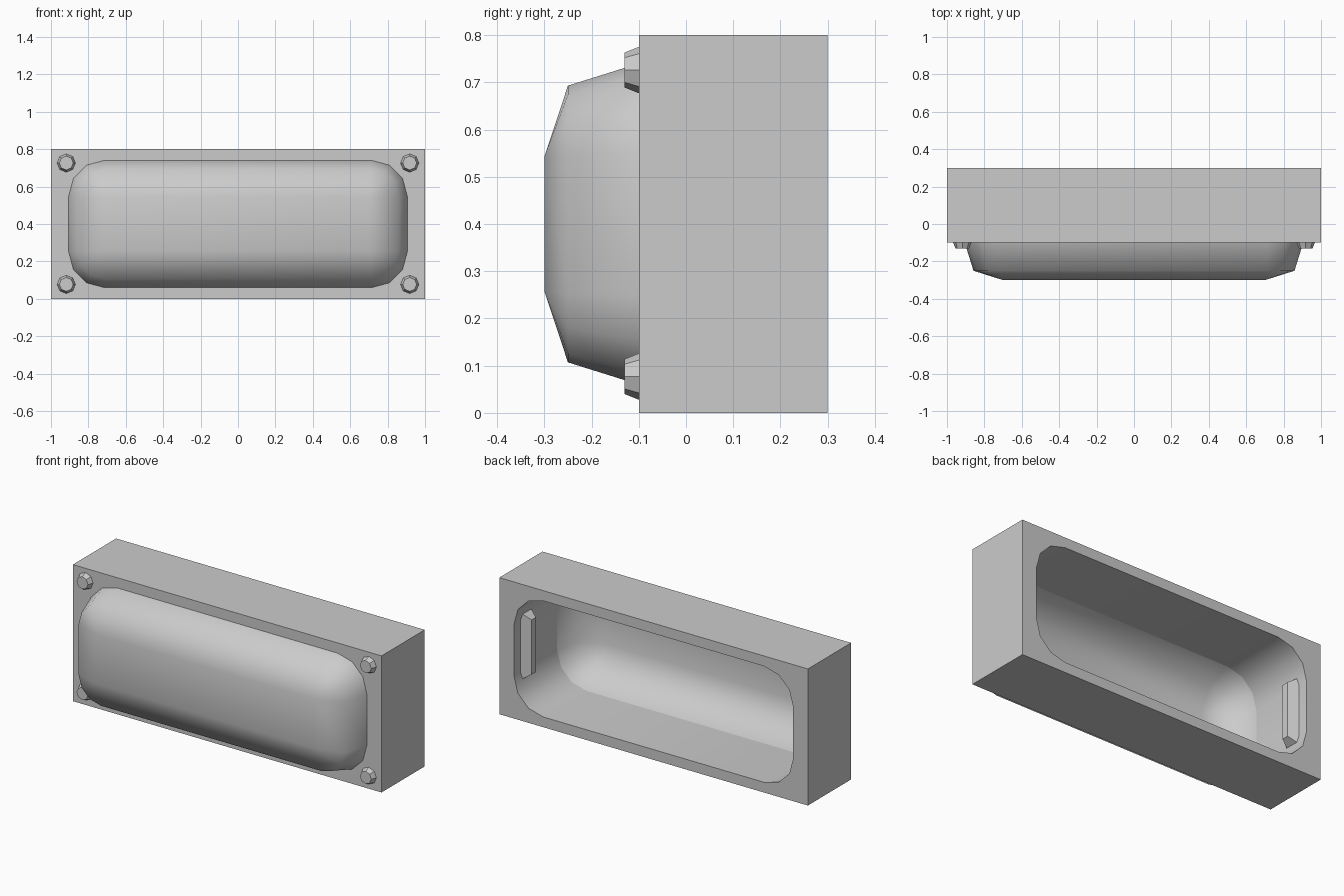
import bpy, bmesh, math

if "Cube" in bpy.data.objects:
    bpy.data.objects.remove(bpy.data.objects["Cube"])


def rounded_rect(cx, cz, r, mid=0.4):
    """Rounded rectangle: corner arc centres at +-cx, mid+-cz, three segments per corner."""
    pts = []
    for k, (sx, sz) in enumerate([(1, 1), (-1, 1), (-1, -1), (1, -1)]):
        for i in range(4):
            a = math.radians(90 * k + 30 * i)
            pts.append((sx * cx + r * math.cos(a), mid + sz * cz + r * math.sin(a)))
    return pts


def mesh_object(name, bm):
    bmesh.ops.recalc_face_normals(bm, faces=bm.faces)
    me = bpy.data.meshes.new(name)
    bm.to_mesh(me)
    bm.free()
    ob = bpy.data.objects.new(name, me)
    bpy.context.collection.objects.link(ob)
    return ob


def loft(name, rings, cap):
    """Join (points, y) rings along y and optionally close the last one."""
    bm = bmesh.new()
    loops = [[bm.verts.new((x, y, z)) for x, z in pts] for pts, y in rings]
    for a, b in zip(loops, loops[1:]):
        n = len(a)
        for i in range(n):
            j = (i + 1) % n
            bm.faces.new((a[i], a[j], b[j], b[i]))
    if cap:
        bm.faces.new(loops[-1])
    bmesh.ops.remove_doubles(bm, verts=bm.verts, dist=0.0005)
    return mesh_object(name, bm)


# Housing: a box with a rounded opening running right through it
curve = bpy.data.curves.new("housing", 'CURVE')
curve.dimensions = '2D'
curve.fill_mode = 'BOTH'
curve.extrude = 0.2
outline = [(-1, 0), (1, 0), (1, 0.8), (-1, 0.8)]
opening = rounded_rect(0.715, 0.15, 0.19)
for pts in (outline, opening):
    sp = curve.splines.new('POLY')
    sp.points.add(len(pts) - 1)
    for p, (x, z) in zip(sp.points, pts):
        p.co = (x, z, 0, 1)
    sp.use_cyclic_u = True
housing = bpy.data.objects.new("housing", curve)
bpy.context.collection.objects.link(housing)
housing.rotation_euler = (math.pi / 2, 0, 0)
housing.location = (0, 0.1, 0)
bpy.context.view_layer.objects.active = housing
housing.select_set(True)
bpy.ops.object.convert(target='MESH')
bpy.ops.object.shade_smooth_by_angle(angle=math.radians(40))

# Domed cover: thin smooth shell bulging from the front
cover = loft("domed_cover", [
    (opening, -0.1),
    (rounded_rect(0.712, 0.147, 0.146), -0.25),
    (rounded_rect(0.70, 0.1425, 0.0), -0.3),
], True)
cover.data.shade_smooth()

# Corner bolts: tapered octagonal heads
for sx in (-1, 1):
    for z in (0.077, 0.726):
        rings = []
        for r, y in ((0.049, -0.1), (0.037, -0.13)):
            rings.append(([(sx * 0.918 + r * math.cos(i * math.pi / 4),
                            z + r * math.sin(i * math.pi / 4)) for i in range(8)], y))
        loft("corner_bolt", rings, True)

# Inner lugs: small tapered blocks on the end walls of the opening
for s in (-1, 1):
    bm = bmesh.new()
    bmesh.ops.create_cube(bm, size=1)
    for v in bm.verts:
        inner = v.co.x < 0
        hy, hz = (0.02, 0.16) if inner else (0.045, 0.2)
        v.co = (s * (0.85 if inner else 0.905),
                0.195 + math.copysign(hy, v.co.y),
                0.4 + math.copysign(hz, v.co.z) * (1 if inner else 0.98))
    mesh_object("inner_lug", bm)
